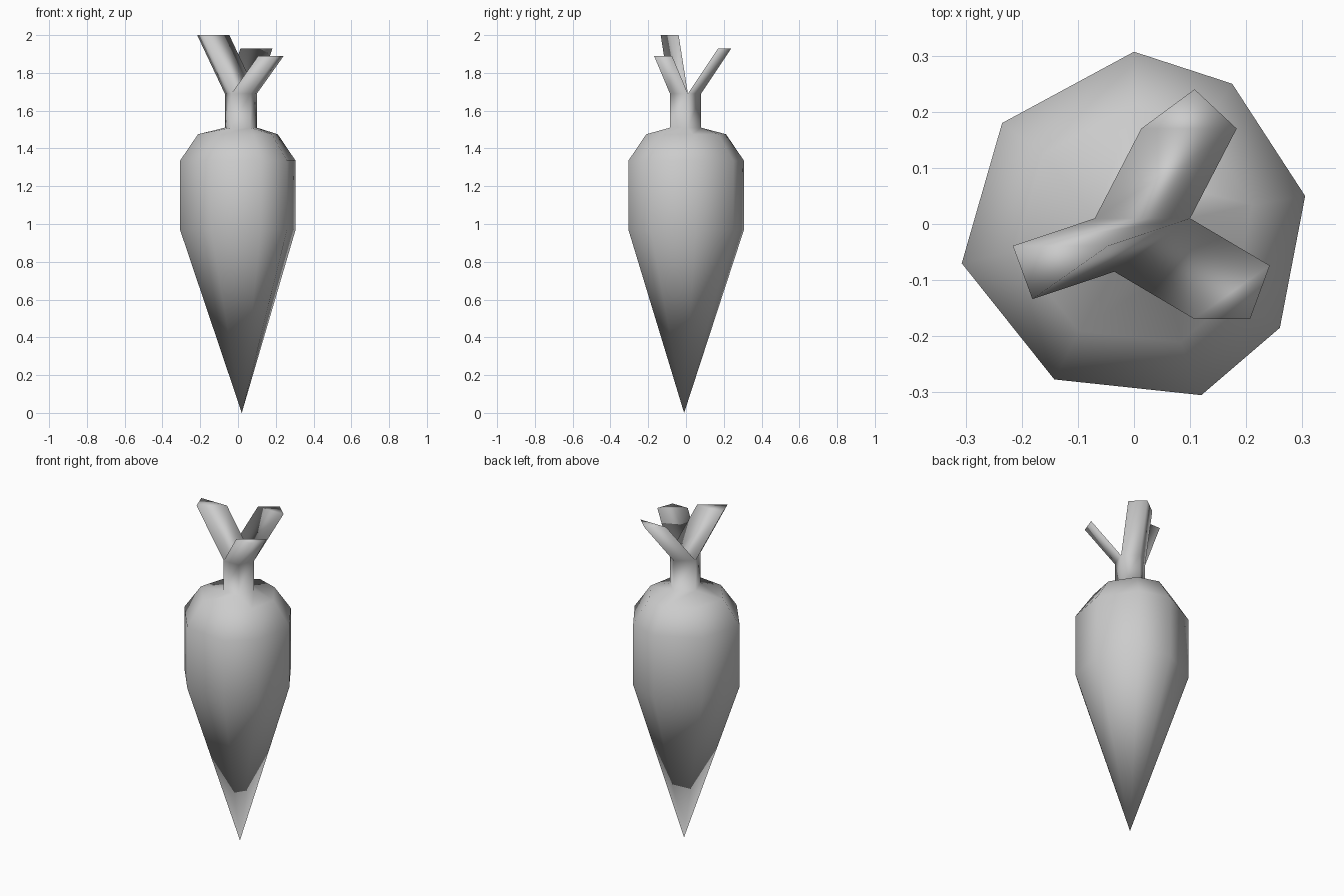
import bpy, bmesh

if "Cube" in bpy.data.objects:
    bpy.data.objects.remove(bpy.data.objects["Cube"])

# Cross-sections, counter-clockwise seen from above
ROOT = [(0.305, 0.05), (0.175, 0.25), (0.0, 0.307), (-0.235, 0.18),
        (-0.307, -0.07), (-0.142, -0.277), (0.12, -0.305), (0.26, -0.185)]
STEM = [(0.1, 0.01), (0.025, 0.08), (-0.07, 0.01), (-0.035, -0.085), (0.065, -0.085)]

bm = bmesh.new()


def ring(points, z, scale=1.0):
    return [bm.verts.new((x * scale, y * scale, z)) for x, y in points]


def skin(low, high):
    """Join two matching loops; repeated corners collapse to triangles."""
    for i in range(len(low)):
        j = (i + 1) % len(low)
        corners = list(dict.fromkeys((low[i], low[j], high[j], high[i])))
        bm.faces.new(corners)


# Root: pointed tip, straight waist, bevelled shoulder
tip = bm.verts.new((0.02, -0.01, 0))
waist = ring(ROOT, 0.97)
upper = ring(ROOT, 1.335)
shoulder = ring(ROOT, 1.475, 0.69)
skin([tip] * 8, waist)
skin(waist, upper)
skin(upper, shoulder)

# Five-sided stem growing out of the eight-sided shoulder
stem_base = ring(STEM, 1.51)
stem_top = ring(STEM, 1.69)
skin(shoulder, [stem_base[k] for k in (0, 1, 1, 2, 2, 3, 4, 4)])
skin(stem_base, stem_top)

# Three triangular stalks, each sheared out of one triangle of the stem top
for corners, dx, dy, z in [((0, 1, 2), 0.083, 0.16, 1.93),
                           ((0, 2, 3), -0.146, -0.049, 2.0),
                           ((0, 3, 4), 0.142, -0.084, 1.89)]:
    end = ring([(STEM[k][0] + dx, STEM[k][1] + dy) for k in corners], z)
    skin([stem_top[k] for k in corners], end)
    bm.faces.new(end)

for face in bm.faces:
    face.smooth = True
mesh = bpy.data.meshes.new("carrot")
bm.to_mesh(mesh)
bm.free()
bpy.context.collection.objects.link(bpy.data.objects.new("carrot", mesh))
